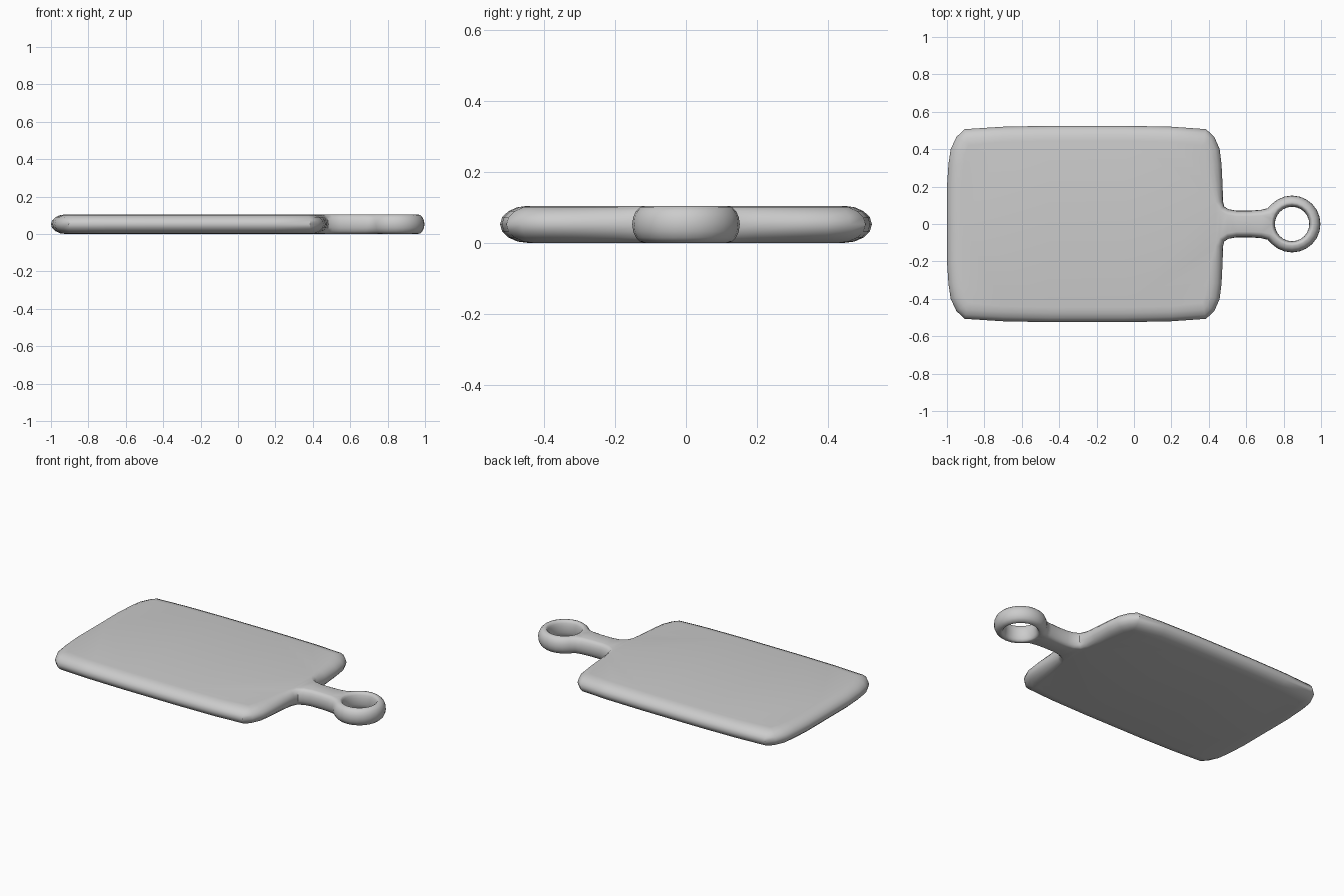
import bpy, bmesh
from math import sin, cos, pi, radians
from mathutils import Vector

if "Cube" in bpy.data.objects:
    bpy.data.objects.remove(bpy.data.objects["Cube"])

H = 0.0525            # half thickness
RING = (0.845, 0.0)   # centre of the hanging ring
STEPS = 8             # segments of the rounded rim

# Upper half of the outline: x, y, rim inset
half = [(RING[0] + 0.152 * cos(radians(a)), 0.152 * sin(radians(a)), 0.036)
        for a in range(0, 136, 15)]
half += [(0.715, 0.084, 0.034), (0.68, 0.076, 0.032), (0.62, 0.071, 0.03),
         (0.55, 0.071, 0.03), (0.505, 0.079, 0.03), (0.483, 0.093, 0.032),
         (0.476, 0.12, 0.04), (0.474, 0.2, 0.06), (0.468, 0.32, 0.075),
         (0.458, 0.40, 0.08), (0.43, 0.465, 0.08), (0.385, 0.507, 0.08),
         (0.2, 0.52, 0.08), (-0.05, 0.525, 0.08), (-0.45, 0.525, 0.08),
         (-0.7, 0.52, 0.08), (-0.905, 0.507, 0.08), (-0.95, 0.465, 0.08),
         (-0.98, 0.40, 0.08), (-0.992, 0.32, 0.08), (-1.0, 0.2, 0.08),
         (-1.0, 0.0, 0.08)]
outline = half + [(x, -y, d) for x, y, d in reversed(half[1:-1])]


def inward(i):
    a, b = outline[i - 1], outline[(i + 1) % len(outline)]
    t = Vector((b[0] - a[0], b[1] - a[1])).normalized()
    return Vector((-t.y, t.x))


def outer_loop(a):
    pts = []
    for i, (x, y, d) in enumerate(outline):
        p = Vector((x, y)) + inward(i) * d * (1 - cos(a))
        pts.append((p.x, p.y, H + H * sin(a)))
    return pts


def hole_loop(a, n=24):
    r = 0.092 + 0.018 * (1 - cos(a))
    return [(RING[0] + r * cos(2 * pi * k / n), RING[1] + r * sin(2 * pi * k / n),
             H + H * sin(a)) for k in range(n)]


def wall(bm, loop_fn):
    """Skin a rounded wall and return its bottom and top loops."""
    loops = [[bm.verts.new(p) for p in loop_fn(-pi / 2 + pi * s / STEPS)]
             for s in range(STEPS + 1)]
    for lo, hi in zip(loops, loops[1:]):
        for k in range(len(lo)):
            j = (k + 1) % len(lo)
            bm.faces.new((lo[k], lo[j], hi[j], hi[k]))
    return loops[0], loops[-1]


# Rounded board, neck and ring as one solid with a hole
bm = bmesh.new()
rims = [wall(bm, outer_loop), wall(bm, hole_loop)]
for side in (0, 1):
    edges = []
    for rim in rims:
        loop = rim[side]
        edges += [bm.edges.get((loop[k - 1], loop[k])) for k in range(len(loop))]
    bmesh.ops.triangle_fill(bm, edges=edges, use_beauty=True,
                            normal=(0, 0, 1 if side else -1))
bmesh.ops.recalc_face_normals(bm, faces=bm.faces[:])
mesh = bpy.data.meshes.new("cutting_board")
bm.to_mesh(mesh)
bm.free()
board = bpy.data.objects.new("cutting_board", mesh)
bpy.context.collection.objects.link(board)
bpy.context.view_layer.objects.active = board
board.select_set(True)
bpy.ops.object.shade_smooth_by_angle(angle=radians(35))
